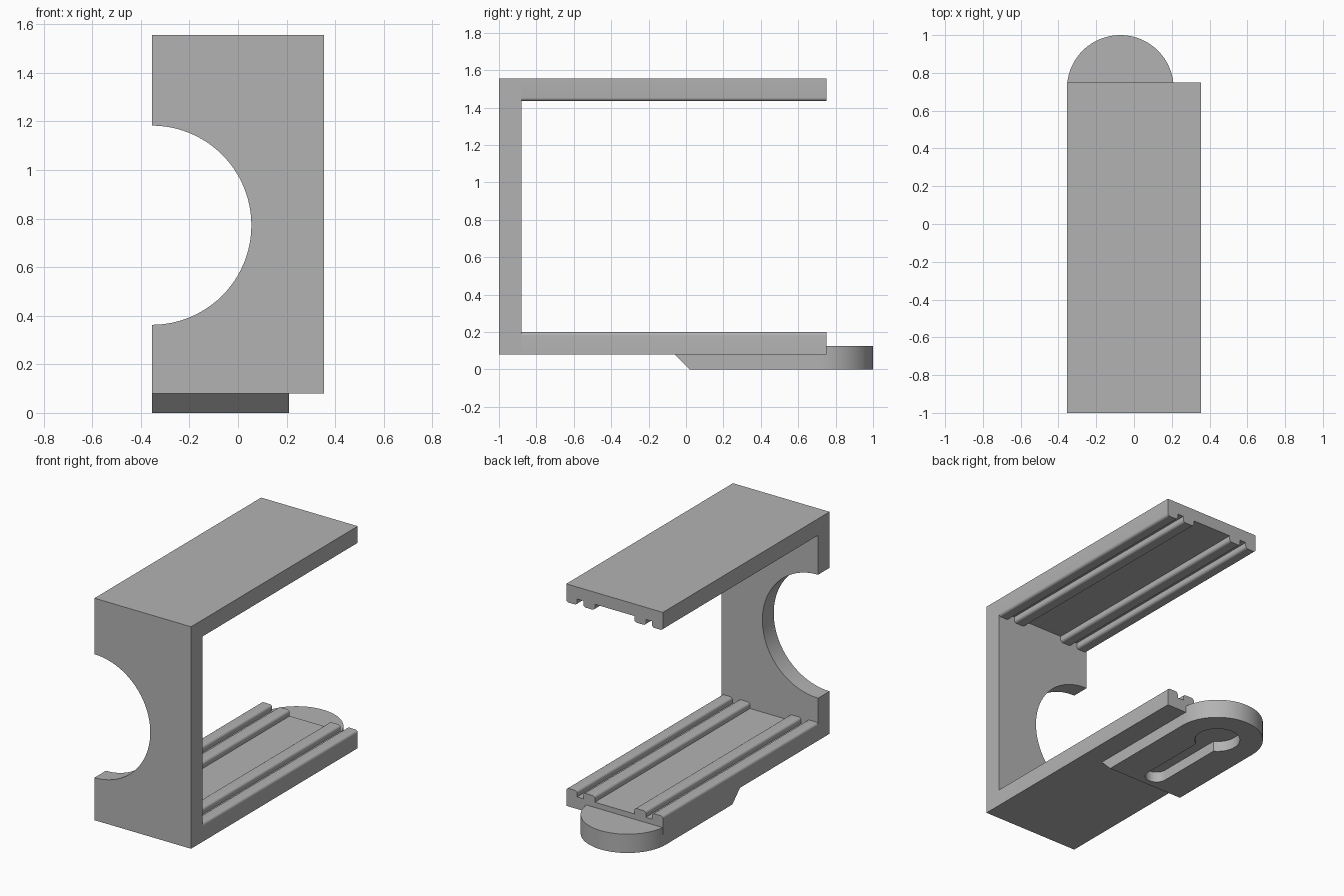
import bpy, bmesh, math
from mathutils import Vector

cube = bpy.data.objects.get("Cube")
if cube:
    bpy.data.objects.remove(cube, do_unlink=True)

grey = bpy.data.materials.new("light grey")
grey.use_nodes = True
COLOUR = (0.45, 0.45, 0.45, 1)
grey.diffuse_color = COLOUR
grey.node_tree.nodes["Principled BSDF"].inputs["Base Color"].default_value = COLOUR

HALF = 0.355            # half width of the bracket
FRONT, INNER, BACK = -1.0, -0.88, 0.75
BASE, TOP, THICK = 0.08, 1.555, 0.12
RAIL, ROUND = 0.04, 0.018


def arc(cx, cy, r, a0, a1, n):
    """Points along a circular arc, angles in degrees."""
    angles = [math.radians(a0 + (a1 - a0) * i / n) for i in range(n + 1)]
    return [(cx + r * math.cos(a), cy + r * math.sin(a)) for a in angles]


def prism(name, outline, place, direction):
    """Extrude a closed 2D outline, placed in space, along a direction."""
    bm = bmesh.new()
    face = bm.faces.new([bm.verts.new(place(*p)) for p in outline])
    ext = bmesh.ops.extrude_face_region(bm, geom=[face])
    verts = [g for g in ext["geom"] if isinstance(g, bmesh.types.BMVert)]
    bmesh.ops.translate(bm, verts=verts, vec=Vector(direction))
    bmesh.ops.recalc_face_normals(bm, faces=bm.faces)
    mesh = bpy.data.meshes.new(name)
    bm.to_mesh(mesh)
    bm.free()
    mesh.materials.append(grey)
    obj = bpy.data.objects.new(name, mesh)
    bpy.context.collection.objects.link(obj)
    return obj


def smooth(obj):
    bpy.ops.object.select_all(action="DESELECT")
    obj.select_set(True)
    bpy.context.view_layer.objects.active = obj
    bpy.ops.object.shade_smooth_by_angle(angle=math.radians(30))


# Front wall with a half-round notch on one side
mid = (BASE + TOP) / 2 - 0.045
wall_outline = [(-HALF, BASE), (HALF, BASE), (HALF, TOP), (-HALF, TOP)]
wall_outline += arc(-HALF, mid, 0.41, 90, -90, 48)
wall = prism("front_wall", wall_outline,
             lambda x, z: (x, FRONT, z), (0, INNER - FRONT, 0))


# Plates with four round-edged rails, lower one upright, upper one flipped
def rail(right, left):
    """Cross-section of one rail, from its right foot to its left foot."""
    floor, crest = THICK - RAIL, THICK - ROUND
    return ([(right, floor)] + arc(right - ROUND, crest, ROUND, 0, 90, 6)
            + arc(left + ROUND, crest, ROUND, 90, 180, 6) + [(left, floor)])


outer, inner = rail(HALF, 0.275), rail(0.23, 0.145)
half_profile = [(HALF, 0)] + outer[1:] + inner
plate_outline = half_profile + [(-x, h) for x, h in reversed(half_profile)]

for name, start, sign in (("lower_plate", BASE, 1), ("upper_plate", TOP, -1)):
    plate = prism(name, plate_outline,
                  lambda x, h: (x, INNER, start + sign * h),
                  (0, BACK - INNER, 0))
    smooth(plate)

# Round-ended mounting tongue with a sloped front end
CX, R = -0.0725, 0.2825
CY = 1 - R
TONGUE = 0.125
tongue_outline = ([(CX - R, 0.02), (CX + R, 0.02)]
                  + arc(CX, CY, R, 0, 180, 48))
tongue = prism("mounting_tongue", tongue_outline,
               lambda x, y: (x, y, 0), (0, 0, TONGUE))
for v in tongue.data.vertices:
    if v.co.y < 0.03 and v.co.z > 0.1:
        v.co.y -= TONGUE

# Blind keyhole recess in the underside
key_outline = (arc(CX, CY, 0.14, -60, 240, 40)
               + arc(CX, 0.13, 0.07, 180, 360, 20))
cutter = prism("keyhole_cutter", key_outline,
               lambda x, y: (x, y, -0.05), (0, 0, 0.12))
cutter.hide_render = True
cut = tongue.modifiers.new("keyhole", "BOOLEAN")
cut.operation = "DIFFERENCE"
cut.solver = "EXACT"
cut.object = cutter
bpy.context.view_layer.objects.active = tongue
bpy.ops.object.modifier_apply(modifier=cut.name)
bpy.data.objects.remove(cutter, do_unlink=True)

for obj in (wall, tongue):
    smooth(obj)
